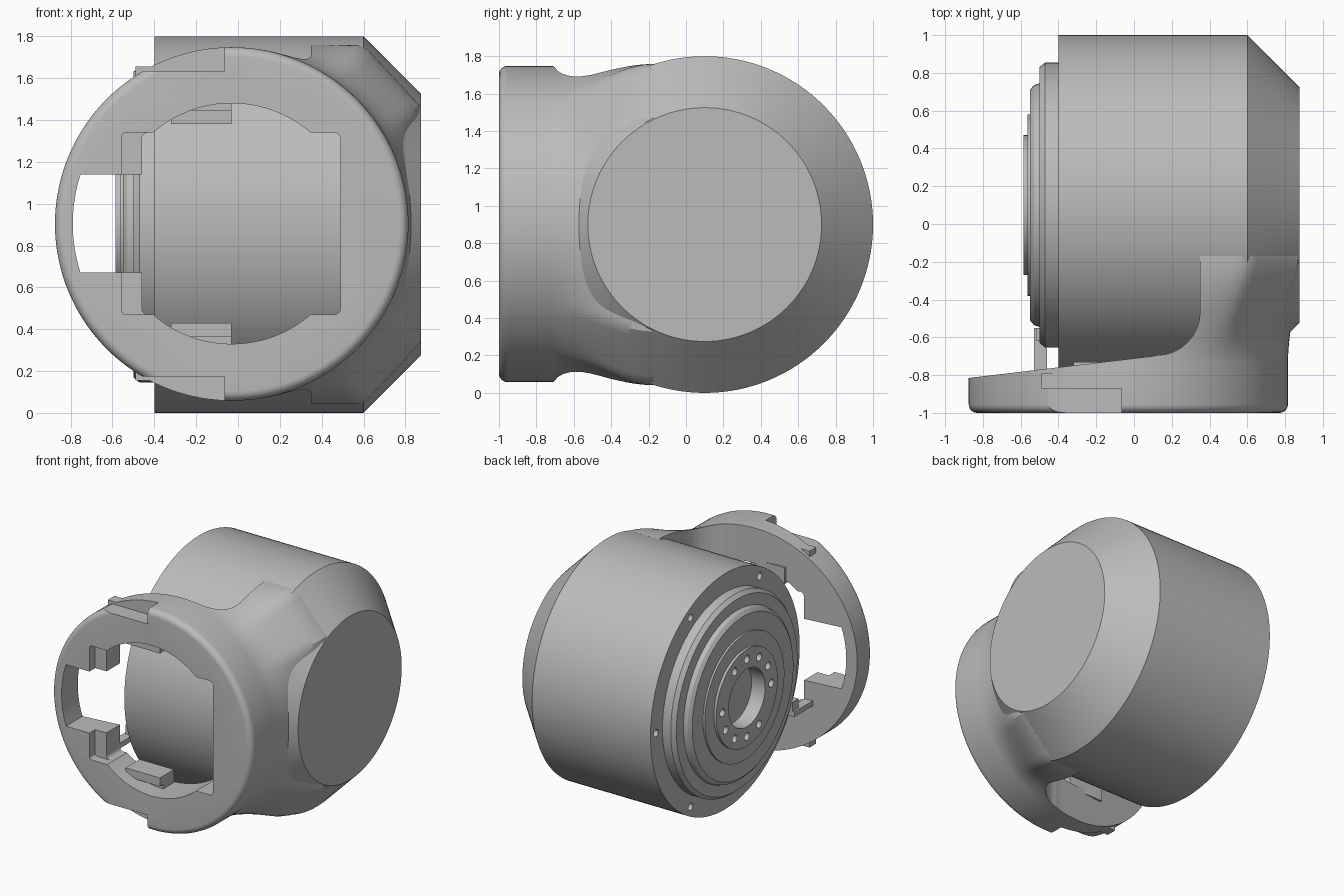
import bpy, bmesh
from math import sin, cos, pi, radians, hypot
from mathutils import Matrix, Vector

old = bpy.data.objects.get("Cube")
if old:
    bpy.data.objects.remove(old, do_unlink=True)

grey = bpy.data.materials.new("housing grey")
grey.diffuse_color = (0.5, 0.5, 0.5, 1)
grey.use_nodes = True
grey.node_tree.nodes["Principled BSDF"].inputs["Base Color"].default_value = (0.5, 0.5, 0.5, 1)

DRUM_Y, DRUM_Z = 0.1, 0.9      # drum axis runs along x
RING_X, RING_Z, RING_R = -0.03, 0.903, 0.845   # ring axis runs along y


def finish(name, bm):
    bmesh.ops.remove_doubles(bm, verts=bm.verts, dist=1e-5)
    bmesh.ops.recalc_face_normals(bm, faces=bm.faces)
    mesh = bpy.data.meshes.new(name)
    bm.to_mesh(mesh)
    bm.free()
    mesh.materials.append(grey)
    ob = bpy.data.objects.new(name, mesh)
    bpy.context.collection.objects.link(ob)
    return ob


def activate(ob):
    bpy.ops.object.select_all(action='DESELECT')
    ob.select_set(True)
    bpy.context.view_layer.objects.active = ob


def smooth(ob, angle=28):
    activate(ob)
    bpy.ops.object.shade_smooth_by_angle(angle=radians(angle))


def cut(ob, cutter):
    activate(ob)
    mod = ob.modifiers.new("cut", 'BOOLEAN')
    mod.operation, mod.solver, mod.object = 'DIFFERENCE', 'EXACT', cutter
    bpy.ops.object.modifier_apply(modifier=mod.name)
    bpy.data.objects.remove(cutter, do_unlink=True)


def lathe(name, profile, steps=128):
    """Revolve (x, radius) points around the drum axis."""
    bm = bmesh.new()
    vs = [bm.verts.new((x, DRUM_Y, DRUM_Z + r)) for x, r in profile]
    es = [bm.edges.new(p) for p in zip(vs, vs[1:])]
    bmesh.ops.spin(bm, geom=vs + es, cent=(0, DRUM_Y, DRUM_Z), axis=(1, 0, 0),
                   angle=2 * pi, steps=steps, use_duplicate=False)
    return finish(name, bm)


def prism(name, points, lo, hi, axis):
    """Extrude a flat outline: (x, z) along y, or (x, y) along z."""
    bm = bmesh.new()
    place = (lambda p: (p[0], lo, p[1])) if axis == 'y' else (lambda p: (p[0], p[1], lo))
    face = bm.faces.new([bm.verts.new(place(p)) for p in points])
    ext = bmesh.ops.extrude_face_region(bm, geom=[face])
    shift = Vector((0, hi - lo, 0)) if axis == 'y' else Vector((0, 0, hi - lo))
    bmesh.ops.translate(bm, vec=shift, verts=[v for v in ext["geom"] if isinstance(v, bmesh.types.BMVert)])
    return finish(name, bm)


def box(name, x0, x1, y0, y1, z0, z1):
    return prism(name, [(x0, z0), (x1, z0), (x1, z1), (x0, z1)], y0, y1, 'y')


def rounded(x0, x1, z0, z1, r=0.03):
    pts = []
    for i, (cx, cz) in enumerate([(x1 - r, z1 - r), (x0 + r, z1 - r), (x0 + r, z0 + r), (x1 - r, z0 + r)]):
        pts += [(cx + r * cos((i + k / 4) * pi / 2), cz + r * sin((i + k / 4) * pi / 2)) for k in range(5)]
    return pts


def bolt_cutter(angles, radius, size, x0, x1):
    """Cylinders along x, arranged around the drum axis."""
    bm = bmesh.new()
    for a in angles:
        pos = ((x0 + x1) / 2, DRUM_Y + radius * sin(radians(a)), DRUM_Z + radius * cos(radians(a)))
        bmesh.ops.create_cone(bm, cap_ends=True, segments=16, radius1=size, radius2=size, depth=x1 - x0,
                              matrix=Matrix.Translation(pos) @ Matrix.Rotation(pi / 2, 4, 'Y'))
    return finish("bolt_cutter", bm)


# Main drum with a conical end
drum = lathe("drum", [(-0.4, 0), (-0.4, 0.9), (0.6, 0.9), (0.875, 0.625), (0.875, 0)])
cut(drum, bolt_cutter(range(30, 390, 60), 0.833, 0.028, -0.45, -0.3))
smooth(drum)

# Stepped output flange with centre bore and bolt circle
flange = lathe("output_flange", [
    (-0.47, 0), (-0.47, 0.22), (-0.585, 0.22), (-0.585, 0.37), (-0.565, 0.37), (-0.565, 0.48),
    (-0.55, 0.48), (-0.55, 0.61), (-0.53, 0.635), (-0.5, 0.645), (-0.5, 0.73), (-0.47, 0.755),
    (-0.39, 0.755), (-0.39, 0)])
cut(flange, bolt_cutter([a for a in range(0, 360, 30) if a not in (60, 240)], 0.295, 0.03, -0.65, -0.5))
smooth(flange)


# Front ring blending into the drum
def drum_reach(angle, y):
    """Distance from the ring axis to the drum surface in the slice at y."""
    lo, hi = 0.0, 2.0
    for _ in range(30):
        mid = (lo + hi) / 2
        x, z = RING_X + mid * cos(angle), mid * sin(angle)
        if -0.8 < x < 0.875 and hypot(z, y - DRUM_Y) < min(0.9, 1.5 - x):
            lo = mid
        else:
            hi = mid
    return lo


COLS, BLEND0, BLEND1, FILLET = 144, -0.74, -0.17, 0.045
slices = [(-1 + FILLET * (1 - cos(k * pi / 12)), FILLET * (1 - sin(k * pi / 12))) for k in range(7)]
slices += [(BLEND0 + (BLEND1 - BLEND0) * k / 24, 0) for k in range(25)]
bm = bmesh.new()
rows = []
for y, inset in slices:
    t = max(0, (y - BLEND0) / (BLEND1 - BLEND0))
    t = t * t * (3 - 2 * t)
    row = []
    for c in range(COLS):
        a = 2 * pi * c / COLS
        r = RING_R - inset
        if t > 0:
            r += t * (drum_reach(a, BLEND1) - r)
        row.append(bm.verts.new((RING_X + r * cos(a), y, RING_Z + (DRUM_Z - RING_Z) * t + r * sin(a))))
    rows.append(row)
for r0, r1 in zip(rows, rows[1:]):
    for c in range(COLS):
        d = (c + 1) % COLS
        bm.faces.new((r0[c], r0[d], r1[d], r1[c]))
bm.faces.new(rows[0])
bm.faces.new(rows[-1])
housing = finish("front_housing", bm)

# Clear the space behind the ring, leaving a filleted neck
neck = [(-1.3, -0.86), (-0.875, -0.815), (0.1, -0.7)]
neck += [(0.12 + 0.23 * sin(k * pi / 16), -0.465 - 0.23 * cos(k * pi / 16)) for k in range(9)]
neck += [(0.35, 0.3), (-1.3, 0.3)]
cut(housing, prism("neck_cutter", neck, -0.5, 2.5, 'z'))

# Front opening: window, bowed top and bottom, side slot and shallow recess
bow = [(RING_X + 0.575 * cos(radians(a)), 0.905 + s * 0.575 * sin(radians(a)))
       for s in (1, -1) for a in (range(49, 132, 2) if s == 1 else range(131, 48, -2))]
slot = [(RING_X - 0.76 * cos(radians(a)), 0.905 + 0.76 * sin(radians(a))) for a in range(-18, 19, 3)]
slot += [(-0.4, 1.14), (-0.4, 0.67)]
for outline, depth in ((bow, -0.6), (rounded(-0.46, 0.49, 0.47, 1.34), -0.61),
                       (slot, -0.62), (rounded(-0.555, -0.3, 0.47, 1.34, 0.02), -0.93)):
    cut(housing, prism("opening_cutter", outline, -1.1, depth, 'y'))

# Rim notches at top and bottom
cut(housing, box("notch_cutter", -0.6, -0.065, -1.1, -0.87, 1.635, 2))
cut(housing, box("notch_cutter", -0.6, -0.065, -1.1, -0.87, -0.2, 0.175))
smooth(housing)

# Small lugs, ledges and cable clip, mirrored about the ring centre
for side, s in (("upper", 1), ("lower", -1)):
    def mirrored(name, x0, x1, y0, y1, a, b):
        lo, hi = sorted((0.905 + s * a, 0.905 + s * b))
        return box(side + name, x0, x1, y0, y1, lo, hi)
    mirrored("_lug", -0.49, -0.4, -0.87, -0.79, 0.66, 0.75)
    mirrored("_ledge", -0.32, -0.03, -0.9, -0.73, 0.475, 0.54)
    mirrored("_ledge_step", -0.32, -0.03, -0.86, -0.73, 0.53, 0.6)
box("clip_arm", -0.53, -0.46, -0.8, -0.55, 0.49, 0.53)
box("clip_hook", -0.515, -0.46, -0.62, -0.55, 0.52, 0.6)
